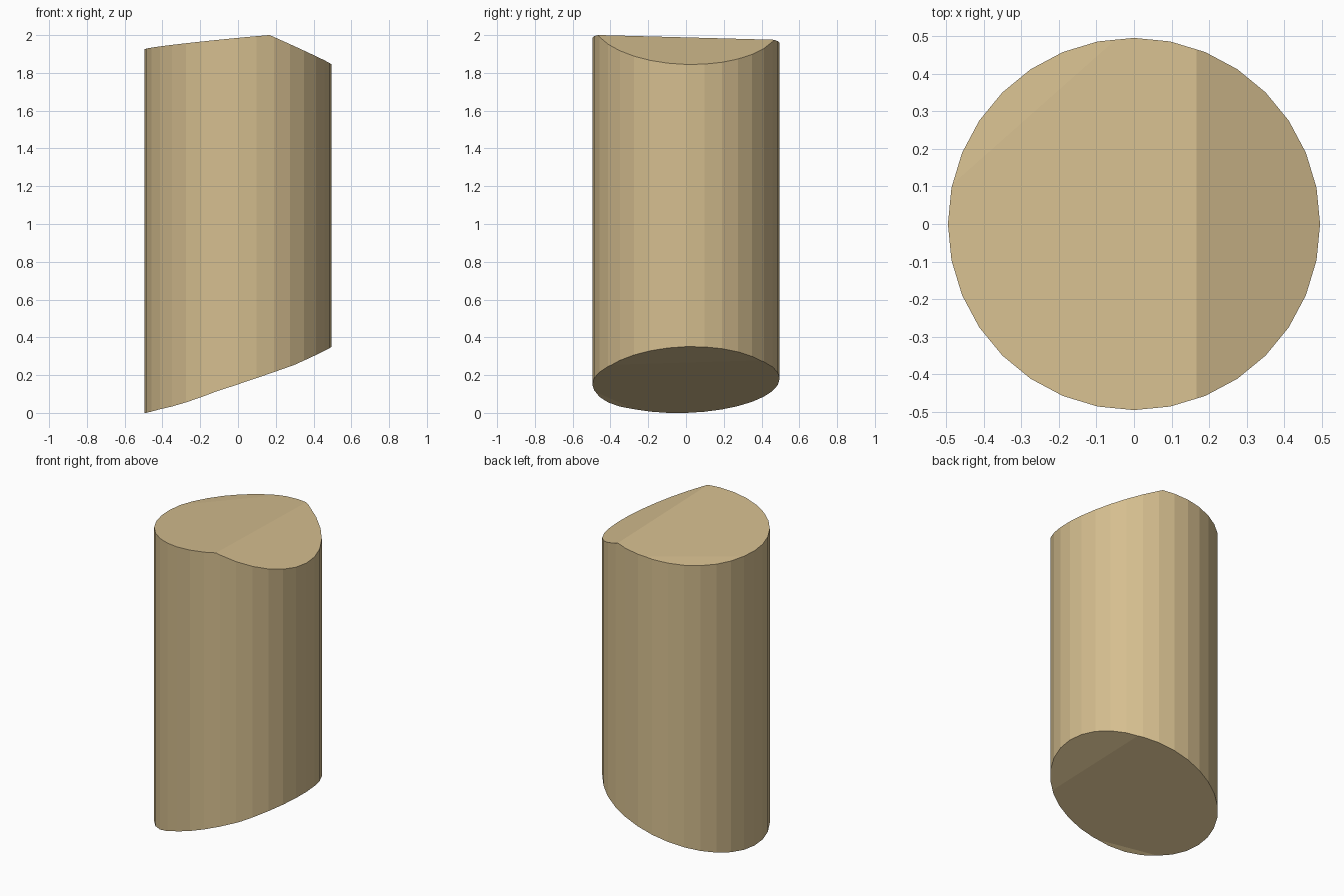
import bpy
import bmesh
from mathutils import Vector

if "Cube" in bpy.data.objects:
    bpy.data.objects.remove(bpy.data.objects["Cube"])

# Each end: base plane (z = a + b*x + c*y) and creases (outward normal, distance, added slope)
TOP = ((1.972, 0.095, -0.027), [((1, 0), 0.167, -0.53), ((-0.663, 0.748), 0.40, -0.07)])
BOTTOM = ((0.166, 0.335, 0.03), [((1, 0), 0.30, 0.095), ((-0.574, -0.82), 0.462, -0.17)])


def shape_end(bm, sign, plane, creases):
    """Crease one flat end of the cylinder, then tilt each facet."""
    for normal, dist, _ in creases:
        n = Vector((*normal, 0)).normalized()
        caps = [f for f in bm.faces if f.normal.z * sign > 0.9]
        edges = {e for f in caps for e in f.edges}
        verts = {v for f in caps for v in f.verts}
        bmesh.ops.bisect_plane(bm, geom=caps + list(edges) + list(verts),
                               plane_co=n * dist, plane_no=n, dist=1e-5)
        bm.normal_update()
    cap_verts = {v for f in bm.faces if f.normal.z * sign > 0.9 for v in f.verts}
    a, b, c = plane
    for v in cap_verts:
        z = a + b * v.co.x + c * v.co.y
        for normal, dist, slope in creases:
            n = Vector((*normal, 0)).normalized()
            z += slope * max(0, n.dot(v.co) - dist)
        v.co.z = z


# Broken log: a 32-sided cylinder with slanted, faceted ends
bm = bmesh.new()
bmesh.ops.create_cone(bm, cap_ends=True, segments=32, radius1=0.496, radius2=0.496, depth=2)
bm.normal_update()
shape_end(bm, 1, *TOP)
bm.normal_update()
shape_end(bm, -1, *BOTTOM)
bmesh.ops.recalc_face_normals(bm, faces=bm.faces[:])
mesh = bpy.data.meshes.new("cut_log")
bm.to_mesh(mesh)
bm.free()

log = bpy.data.objects.new("cut_log", mesh)
bpy.context.collection.objects.link(log)
wood = bpy.data.materials.new("pale_wood")
wood.diffuse_color = (0.665, 0.515, 0.275, 1)
wood.use_nodes = True
wood.node_tree.nodes["Principled BSDF"].inputs["Base Color"].default_value = wood.diffuse_color
mesh.materials.append(wood)
